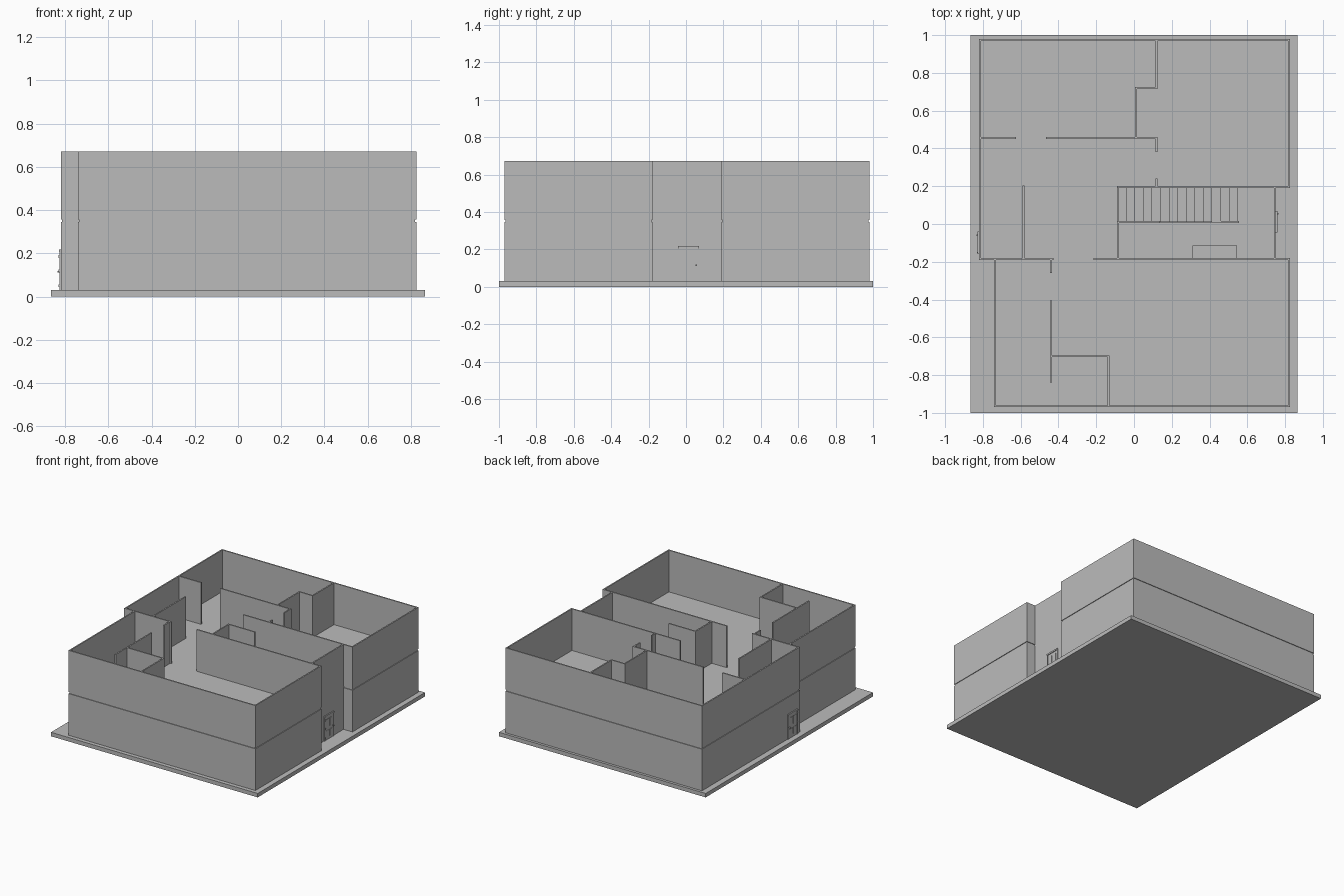
import bpy
import bmesh

cube = bpy.data.objects.get("Cube")
if cube:
    bpy.data.objects.remove(cube, do_unlink=True)

grey = bpy.data.materials.new("plain grey")
grey.use_nodes = True
tone = (0.5, 0.5, 0.5, 1)
grey.diffuse_color = tone
grey.node_tree.nodes["Principled BSDF"].inputs["Base Color"].default_value = tone


def add_boxes(name, boxes):
    """One object from boxes given as (x range, y range, z range)."""
    bm = bmesh.new()
    for ranges in boxes:
        verts = bmesh.ops.create_cube(bm, size=1)["verts"]
        for v in verts:
            for axis, (low, high) in enumerate(ranges):
                v.co[axis] = low if v.co[axis] < 0 else high
    mesh = bpy.data.meshes.new(name)
    bm.to_mesh(mesh)
    bm.free()
    mesh.materials.append(grey)
    obj = bpy.data.objects.new(name, mesh)
    bpy.context.collection.objects.link(obj)
    return obj


def wall(start, end, z_range):
    """Wall box around a centre line parallel to x or y."""
    half = 0.005
    xs = sorted((start[0], end[0]))
    ys = sorted((start[1], end[1]))
    return ((xs[0] - half, xs[1] + half), (ys[0] - half, ys[1] + half), z_range)


def wall_runs(name, runs, z_range):
    boxes = []
    for run in runs:
        boxes += [wall(a, b, z_range) for a, b in zip(run, run[1:])]
    return add_boxes(name, boxes)


# Main levels and wall lines
ground, ceiling, upper, roof = 0.03, 0.345, 0.357, 0.672
left, right, recess, notch = -0.815, 0.82, 0.745, -0.735
front, back, hall_front, hall_back = -0.965, 0.975, -0.185, 0.195
stair_top, stair_foot, stair_side = -0.085, 0.55, 0.01
lower_storey, upper_storey = (ground, ceiling), (upper, roof)

# Base and upper floor with the open stair hall
add_boxes("base_slab", [((-0.865, 0.865), (-1, 1), (0, ground))])
add_boxes("upper_floor", [
    ((left, right), (hall_back, back), (ceiling, upper)),
    ((left, stair_top), (hall_front, hall_back), (ceiling, upper)),
    ((notch, right), (front, hall_front), (ceiling, upper)),
])

# Outer walls, with the entrance recess on one side
outline = [(left, hall_front), (left, back), (right, back), (right, hall_back),
           (recess, hall_back), (recess, hall_front), (right, hall_front),
           (right, front), (notch, front), (notch, hall_front), (left, hall_front)]
wall_runs("lower_outer_walls", [outline], lower_storey)
wall_runs("upper_outer_walls", [outline], upper_storey)
add_boxes("recess_wall_band", [
    wall((recess, hall_front), (recess, hall_back), (ceiling, upper))])

# Walls around the stair hall
hall_walls = [[(-0.21, hall_front), (recess, hall_front)],
              [(stair_top, hall_back), (recess, hall_back)]]
wall_runs("lower_hall_walls", hall_walls, lower_storey)
wall_runs("upper_hall_walls", hall_walls + [
    [(stair_top, hall_front), (stair_top, stair_side), (0.13, stair_side)]], upper_storey)
wall_runs("lower_hall_end", [[(stair_top, hall_front), (stair_top, hall_back)]],
          lower_storey)

# Upper partitions
partition_x, front_x = 0.12, -0.44
wall_runs("back_room_partitions", [
    [(left, 0.455), (-0.63, 0.455)],
    [(-0.46, 0.455), (partition_x, 0.455), (partition_x, 0.385)],
    [(0.01, 0.455), (0.01, 0.72), (partition_x, 0.72), (partition_x, back)],
    [(partition_x, hall_back), (partition_x, 0.235)],
], upper_storey)
wall_runs("landing_partition", [[(-0.585, hall_front), (-0.585, 0.2)]], upper_storey)
wall_runs("front_room_partitions", [
    [(left, hall_front), (-0.43, hall_front)],
    [(front_x, hall_front), (front_x, -0.255)],
    [(front_x, -0.41), (front_x, -0.835)],
    [(front_x, -0.7), (-0.135, -0.7), (-0.135, front)],
], upper_storey)

# Staircase rising towards the landing
steps = 14
run = (stair_foot - stair_top) / steps
rise = (upper - ground) / (steps + 1)
add_boxes("stairs", [
    ((stair_foot - (i + 1) * run, stair_foot - i * run),
     (stair_side, hall_back),
     (max(ground, ground + (i - 1) * rise), ground + (i + 1) * rise))
    for i in range(steps)])
wall_runs("stair_side_wall", [[(0.14, stair_side), (stair_foot, stair_side)]],
          (ground, 0.1))

# Low cabinet in the hall
add_boxes("hall_cabinet", [((0.31, 0.545), (-0.18, -0.115), (ground, 0.12))])


def door(name, face, out, y_low, y_high, knob_y, hinge_y):
    """Door on an x-facing wall; out is +1 or -1."""
    top = 0.205

    def plate(depth, ys, zs):
        return (sorted((face - out * 0.001, face + out * depth)), ys, zs)

    middle = (y_low + y_high) / 2
    rail = 0.014
    add_boxes(name + "_leaf", [plate(0.004, (y_low, y_high), (ground, top))])
    add_boxes(name + "_frame", [
        plate(0.007, (y_low - 0.004, y_low + 0.003), (ground, top)),
        plate(0.007, (y_high - 0.003, y_high + 0.004), (ground, top)),
        plate(0.009, (y_low - 0.004, y_high + 0.004), (top, top + 0.012))])
    add_boxes(name + "_panels", [
        plate(0.006, ys, zs)
        for ys in ((y_low + rail, middle - 0.005), (middle + 0.005, y_high - rail))
        for zs in ((0.05, 0.1), (0.125, 0.185))])
    add_boxes(name + "_hinges", [
        plate(0.01, (hinge_y - 0.003, hinge_y + 0.003), (z - 0.006, z + 0.006))
        for z in (0.05, 0.12, 0.185)])
    add_boxes(name + "_knob", [
        plate(0.015, (knob_y - 0.004, knob_y + 0.004), (0.11, 0.118))])


door("entrance_door", recess + 0.005, 1, -0.04, 0.065, 0.055, -0.036)
door("side_door", left - 0.005, -1, -0.155, -0.045, -0.06, -0.151)
